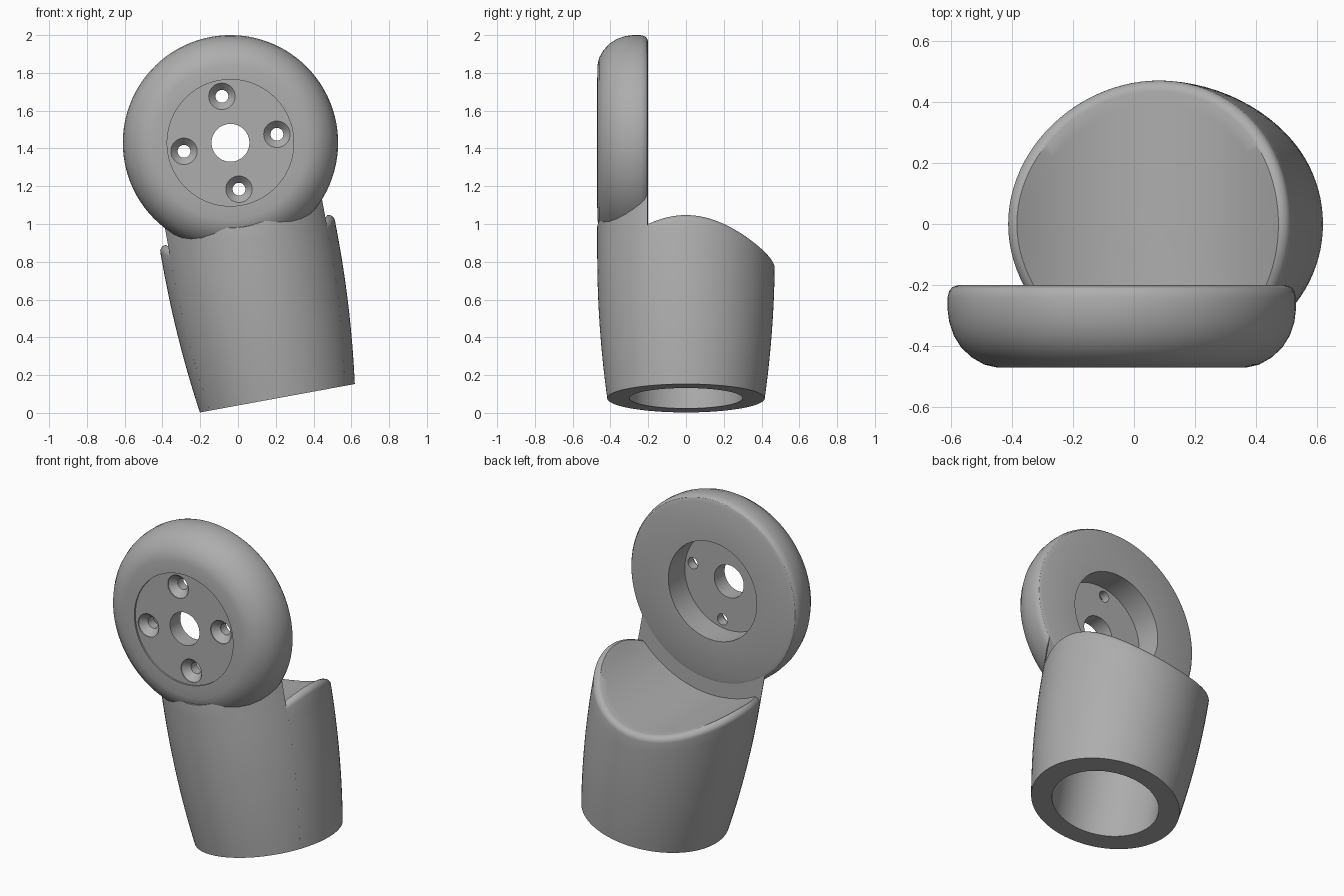
import bpy, bmesh
from math import sin, cos, pi, sqrt, radians
from mathutils import Matrix, Vector

if "Cube" in bpy.data.objects:
    bpy.data.objects.remove(bpy.data.objects["Cube"])

grey = bpy.data.materials.new("plain grey")
grey.use_nodes = True
grey.diffuse_color = (0.42, 0.42, 0.42, 1)
grey.node_tree.nodes["Principled BSDF"].inputs["Base Color"].default_value = grey.diffuse_color

# The joint frame: origin on the disc axis, leaning sideways
FRAME = Matrix.Translation((-0.04, 0, 1.43)) @ Matrix.Rotation(radians(-10.4), 4, 'Y')
SPLIT = -0.205


def loft(columns, wrap):
    """Skin a ring of point columns; wrap also closes each column."""
    bm = bmesh.new()
    grid = [[bm.verts.new(p) for p in col] for col in columns]
    count = len(grid[0])
    for i, col in enumerate(grid):
        nxt = grid[(i + 1) % len(grid)]
        for j in range(count if wrap else count - 1):
            k = (j + 1) % count
            bm.faces.new((col[j], nxt[j], nxt[k], col[k]))
    bmesh.ops.remove_doubles(bm, verts=bm.verts, dist=1e-5)
    return bm


def finish(name, bm):
    bmesh.ops.recalc_face_normals(bm, faces=bm.faces)
    bm.transform(FRAME)
    mesh = bpy.data.meshes.new(name)
    bm.to_mesh(mesh)
    bm.free()
    mesh.materials.append(grey)
    obj = bpy.data.objects.new(name, mesh)
    bpy.context.collection.objects.link(obj)
    return obj


def shade(obj):
    bpy.ops.object.select_all(action='DESELECT')
    obj.select_set(True)
    bpy.context.view_layer.objects.active = obj
    bpy.ops.object.shade_smooth_by_angle(angle=radians(30))


def lathe_y(profile, steps, wrap, centre=(0, 0)):
    """Turn a (radius, y) profile round the y axis."""
    cols = []
    for i in range(steps):
        a = 2 * pi * i / steps
        cols.append([(centre[0] + r * cos(a), y, centre[1] + r * sin(a)) for r, y in profile])
    return loft(cols, wrap)


def barrel(name, cut_radius, fillet, front):
    """Bulging hollow barrel with a saddle top, kept on one side of the split."""
    bottom, bore, bore_top = -1.375, 0.30, -0.8

    def outer(w):
        return 0.47 - 0.053 * (max(0, -0.6 - w) / 0.775) ** 2

    def saddle(u):
        return -sqrt(max(cut_radius ** 2 - u * u, 0.01))

    cols = []
    steps = 96
    for i in range(steps):
        a = 2 * pi * i / steps
        rim = 0.47 - fillet
        top = saddle(rim * cos(a)) - fillet
        pts = [(0, bore_top), (bore, bore_top), (bore, bottom)]
        for s in range(13):
            w = bottom + (top - bottom) * s / 12
            pts.append((outer(w), w))
        r_top = pts[-1][0] - fillet
        for s in range(1, 7):
            t = pi / 2 * s / 6
            pts.append((r_top + fillet * cos(t), top + fillet * sin(t)))
        for s in range(9, -1, -1):
            r = r_top * s / 10
            pts.append((r, saddle(r * cos(a))))
        cols.append([(r * cos(a), r * sin(a), w) for r, w in pts])
    bm = loft(cols, False)
    cut = bmesh.ops.bisect_plane(
        bm, geom=bm.verts[:] + bm.edges[:] + bm.faces[:],
        plane_co=(0, SPLIT, 0), plane_no=(0, 1, 0),
        clear_outer=front, clear_inner=not front)
    edges = [e for e in cut["geom_cut"] if isinstance(e, bmesh.types.BMEdge)]
    bmesh.ops.contextual_create(bm, geom=edges)
    obj = finish(name, bm)
    shade(obj)
    return obj


# Barrel: rear part scooped into a saddle, front part rising into the disc
barrel("barrel_rear", 0.64, 0.035, False)
barrel("barrel_neck", 0.45, 0.002, True)

# Disc: rounded rim, shallow front plate, deep rear recess, centre hole
disc_profile = [
    (0.10, -0.46), (0.335, -0.46), (0.335, -0.47), (0.41, -0.469), (0.45, -0.46),
    (0.49, -0.437), (0.525, -0.405), (0.55, -0.365), (0.565, -0.32), (0.57, -0.28),
    (0.57, -0.24), (0.565, -0.22), (0.555, -0.207), (0.535, -0.20),
    (0.30, -0.20), (0.30, -0.36), (0.10, -0.36)]
disc = finish("mounting_disc", lathe_y(disc_profile, 96, True))

# Four countersunk screw holes
screw_profile = [(0, -0.5), (0.07, -0.5), (0.07, -0.455), (0.034, -0.415), (0.034, -0.3), (0, -0.3)]
for i in range(4):
    a = pi / 2 * i
    cutter = finish("screw_cutter", lathe_y(screw_profile, 32, False, (0.25 * cos(a), 0.25 * sin(a))))
    cutter.hide_render = True
    mod = disc.modifiers.new("screw_hole", 'BOOLEAN')
    mod.operation = 'DIFFERENCE'
    mod.solver = 'EXACT'
    mod.object = cutter
    bpy.context.view_layer.objects.active = disc
    bpy.ops.object.modifier_apply(modifier=mod.name)
    bpy.data.objects.remove(cutter)
shade(disc)
